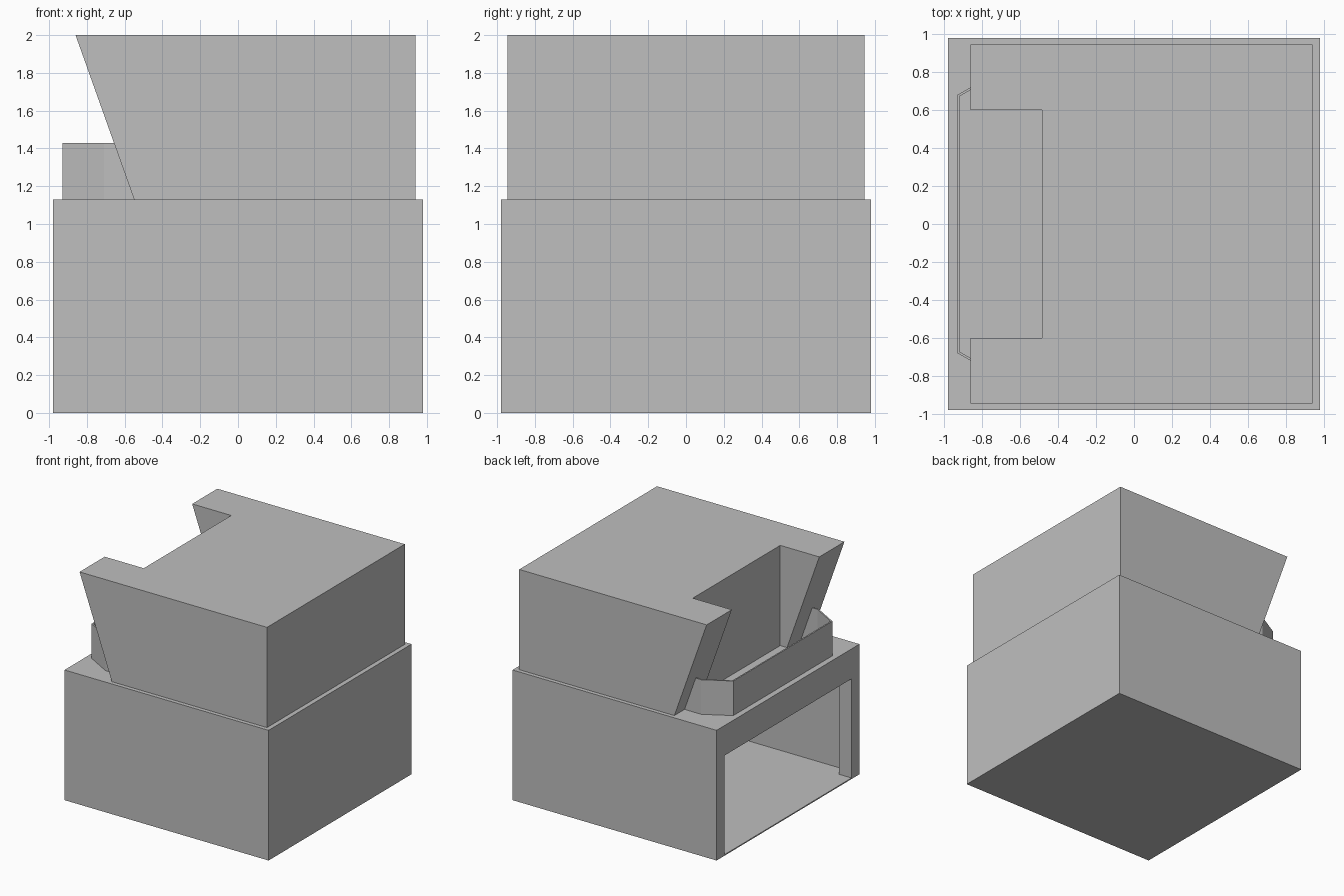
import bpy
import bmesh

cube = bpy.data.objects.get("Cube")
if cube:
    bpy.data.objects.remove(cube, do_unlink=True)

# One plain grey for everything
GREY = (0.52, 0.52, 0.52, 1)
grey = bpy.data.materials.new("plain_grey")
grey.use_nodes = True
grey.diffuse_color = GREY
grey.node_tree.nodes["Principled BSDF"].inputs["Base Color"].default_value = GREY

BASE, BASE_TOP = 0.98, 1.13
TOP = 2.0
SKIN = 0.01


def add_object(name, bm):
    mesh = bpy.data.meshes.new(name)
    bm.to_mesh(mesh)
    bm.free()
    mesh.materials.append(grey)
    obj = bpy.data.objects.new(name, mesh)
    bpy.context.collection.objects.link(obj)
    return obj


def prism(name, profile, y0, y1):
    """Extrude an x-z outline along y."""
    bm = bmesh.new()
    face = bm.faces.new([bm.verts.new((x, y0, z)) for x, z in profile])
    new = bmesh.ops.extrude_face_region(bm, geom=[face])["geom"]
    bmesh.ops.translate(bm, vec=(0, y1 - y0, 0),
                        verts=[v for v in new if isinstance(v, bmesh.types.BMVert)])
    bmesh.ops.recalc_face_normals(bm, faces=bm.faces)
    return add_object(name, bm)


def block(name, x0, x1, half_y, z0, z1):
    return prism(name, [(x0, z0), (x1, z0), (x1, z1), (x0, z1)], -half_y, half_y)


def apply_modifier(obj, mod):
    bpy.context.view_layer.objects.active = obj
    bpy.ops.object.modifier_apply(modifier=mod.name)


def cut(obj, cutter):
    cutter.hide_render = True
    mod = obj.modifiers.new("cut", 'BOOLEAN')
    mod.operation = 'DIFFERENCE'
    mod.solver = 'EXACT'
    mod.object = cutter
    apply_modifier(obj, mod)
    bpy.data.objects.remove(cutter, do_unlink=True)


# Hollow base with a framed doorway on its -x side
base = block("base_cabinet", -BASE, BASE, BASE, 0, BASE_TOP)
cut(base, block("cavity_cutter", -0.86, BASE - SKIN, BASE - SKIN, SKIN, BASE_TOP - SKIN))
cut(base, block("doorway_cutter", -1.1, -0.8, 0.87, SKIN, 0.87))

# Upper cabinet with a leaning side and a recess cut straight down
upper = prism("upper_cabinet",
              [(-0.55, BASE_TOP), (0.94, BASE_TOP), (0.94, TOP), (-0.86, TOP)],
              -0.945, 0.945)
cut(upper, block("recess_cutter", -1.1, -0.485, 0.6, 1.0, 2.1))

# Thin tray rim with angled corners, running into the leaning side
half = [(-0.54, 0.805), (-0.71, 0.805), (-0.93, 0.68)]
path = [(x, -y) for x, y in half] + half[::-1]
bm = bmesh.new()
low = [bm.verts.new((x, y, BASE_TOP)) for x, y in path]
high = [bm.verts.new((x, y, 1.43)) for x, y in path]
for i in range(len(path) - 1):
    bm.faces.new((low[i], low[i + 1], high[i + 1], high[i]))
rim = add_object("tray_rim", bm)
solid = rim.modifiers.new("thickness", 'SOLIDIFY')
solid.thickness = 0.012
solid.offset = 1
solid.use_even_offset = True
apply_modifier(rim, solid)
